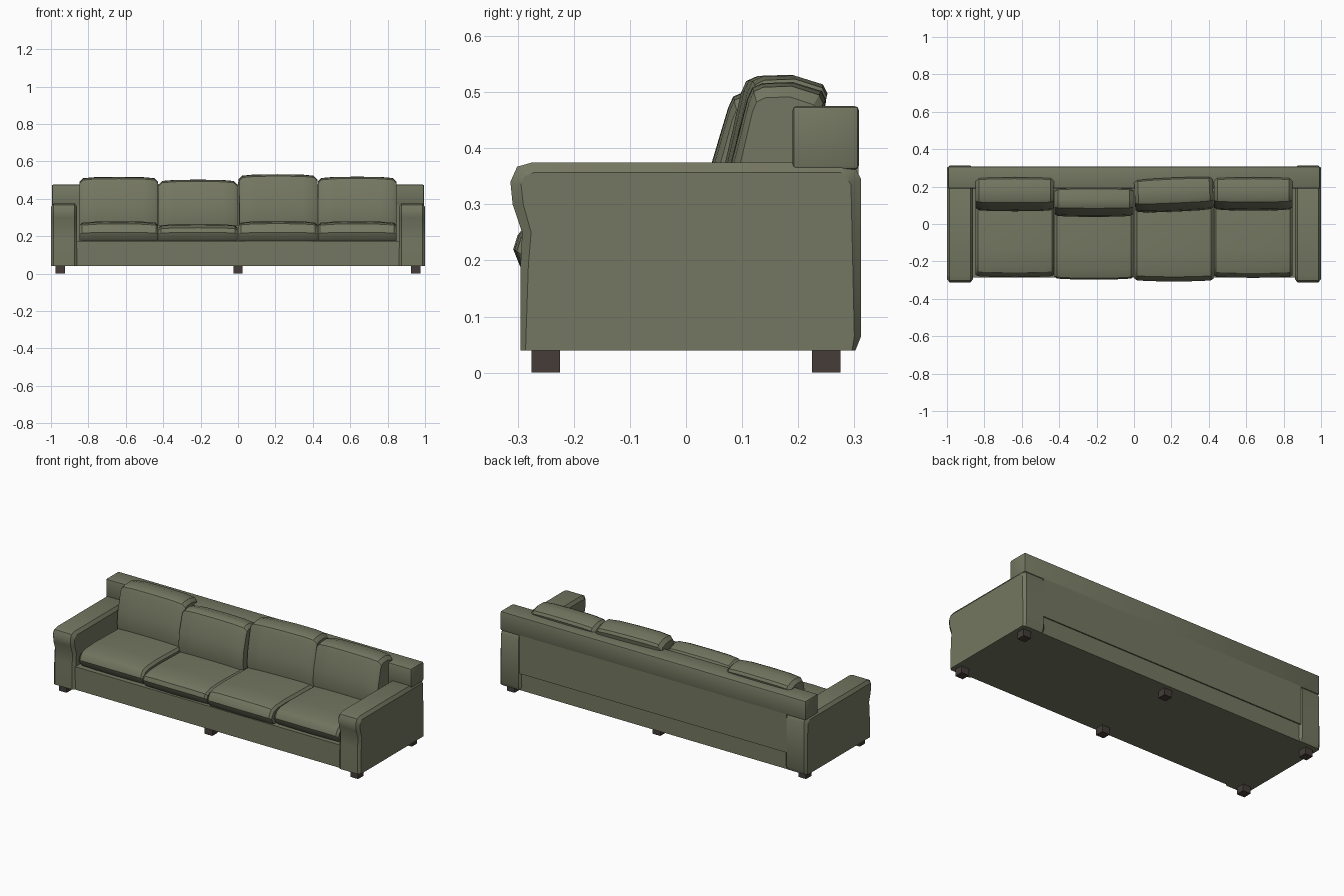
import bpy, bmesh, math
from mathutils import Matrix

if "Cube" in bpy.data.objects:
    bpy.data.objects.remove(bpy.data.objects["Cube"])


def material(name, rgb):
    m = bpy.data.materials.new(name)
    m.diffuse_color = (*rgb, 1)
    m.use_nodes = True
    m.node_tree.nodes["Principled BSDF"].inputs["Base Color"].default_value = m.diffuse_color
    return m


FABRIC = material("olive fabric", (0.175, 0.185, 0.120))
WOOD = material("dark wood", (0.058, 0.046, 0.040))


def finish(name, bm, mat, smooth=True):
    bmesh.ops.recalc_face_normals(bm, faces=bm.faces)
    mesh = bpy.data.meshes.new(name)
    bm.to_mesh(mesh)
    bm.free()
    mesh.materials.append(mat)
    ob = bpy.data.objects.new(name, mesh)
    bpy.context.collection.objects.link(ob)
    if smooth:
        bpy.ops.object.select_all(action='DESELECT')
        ob.select_set(True)
        bpy.context.view_layer.objects.active = ob
        bpy.ops.object.shade_smooth_by_angle(angle=math.radians(30))
    return ob


def box(name, lo, hi, mat, bevel=0):
    bm = bmesh.new()
    bmesh.ops.create_cube(bm, size=1)
    for v in bm.verts:
        v.co = [l + (c + 0.5) * (h - l) for c, l, h in zip(v.co, lo, hi)]
    if bevel:
        bmesh.ops.bevel(bm, geom=bm.edges[:], offset=bevel, segments=2,
                        profile=0.5, affect='EDGES')
    return finish(name, bm, mat, bool(bevel))


def loft(name, stations, mat, turn=None):
    """Join (x, [(y, z), ...]) sections along x and cap both ends."""
    bm = bmesh.new()
    rings = [[bm.verts.new((x, y, z)) for y, z in pts] for x, pts in stations]
    n = len(rings[0])
    for a, b in zip(rings, rings[1:]):
        for i in range(n):
            j = (i + 1) % n
            bm.faces.new((a[i], a[j], b[j], b[i]))
    bm.faces.new(rings[0])
    bm.faces.new(rings[-1][::-1])
    if turn:
        centre, angle = turn
        bmesh.ops.rotate(bm, verts=bm.verts, cent=centre,
                         matrix=Matrix.Rotation(math.radians(angle), 3, 'Z'))
    return finish(name, bm, mat)


def cushion(name, cx, half, profile, shape, angle=0):
    """Puffy block: the profile shrinks toward both ends, as shape lists (t, y scale, z scale)."""
    ys = [p[0] for p in profile]
    cy = (min(ys) + max(ys)) / 2
    z0 = min(p[1] for p in profile)
    full = [(-t, a, b) for t, a, b in shape] + [s for s in reversed(shape) if s[0] > 0]
    stations = [(cx + t * half, [(cy + (y - cy) * a, z0 + (z - z0) * b) for y, z in profile])
                for t, a, b in full]
    loft(name, stations, FABRIC, ((cx, cy, 0), angle))


# base and backrest
box("base", (-0.87, -0.285, 0.04), (0.87, 0.300, 0.175), FABRIC)
box("back_panel", (-0.87, 0.191, 0.14), (0.87, 0.307, 0.42), FABRIC)
box("back_top", (-0.995, 0.19, 0.362), (0.995, 0.308, 0.475), FABRIC, 0.007)

# arms with rolled front and chamfered sides
outer = [(-0.295, 0.04), (-0.295, 0.19), (-0.292, 0.25), (-0.309, 0.30), (-0.313, 0.34),
         (-0.301, 0.367), (-0.273, 0.375), (0.28, 0.375), (0.302, 0.364), (0.312, 0.345),
         (0.312, 0.065), (0.302, 0.04)]
inner = [(-0.286, 0.04), (-0.281, 0.19), (-0.276, 0.25), (-0.290, 0.30), (-0.294, 0.335),
         (-0.288, 0.35), (-0.270, 0.357), (0.275, 0.357), (0.285, 0.35), (0.294, 0.335),
         (0.300, 0.065), (0.296, 0.04)]
for side, s in (("left", -1), ("right", 1)):
    loft(side + "_arm", [(s * 0.860, inner), (s * 0.874, outer),
                         (s * 0.986, outer), (s * 1.0, inner)], FABRIC)

# seat cushions: centre, front, top
seat_shape = [(1, 0.94, 0.80), (0.94, 0.975, 0.93), (0.6, 0.99, 0.985), (0, 1, 1)]
for i, (cx, f, h) in enumerate([(-0.637, -0.285, 0.279), (-0.214, -0.298, 0.265),
                                (0.214, -0.308, 0.281), (0.637, -0.288, 0.279)]):
    prof = [(f + 0.030, 0.172), (f + 0.012, 0.190), (f, 0.220), (f + 0.008, 0.245),
            (f + 0.025, h - 0.014), (f + 0.06, h - 0.004), (f + 0.15, h),
            (0.10, h - 0.006), (0.19, h - 0.012), (0.19, 0.172)]
    cushion(f"seat_cushion_{i + 1}", cx, 0.210, prof, seat_shape)

# back cushions: centre, front, back, top, turn
back_shape = [(1, 0.82, 0.90), (0.91, 0.94, 0.972), (0.6, 0.985, 0.995), (0, 1, 1)]
for i, (cx, f, b, h, a) in enumerate([(-0.637, 0.068, 0.250, 0.517, 0),
                                      (-0.214, 0.038, 0.195, 0.502, 0),
                                      (0.214, 0.066, 0.248, 0.531, 2.5),
                                      (0.637, 0.072, 0.250, 0.518, 0)]):
    prof = [(f + 0.006, 0.255), (f, 0.30), (f + 0.008, 0.375), (f + 0.037, h - 0.030),
            (f + 0.046, h - 0.010), (f + 0.064, h - 0.002), (b - 0.06, h),
            (b - 0.008, h - 0.016), (b, h - 0.032), (b - 0.012, h - 0.09), (b - 0.04, 0.255)]
    cushion(f"back_cushion_{i + 1}", cx, 0.210, prof, back_shape, a)

# six square feet
for x in (-0.95, 0, 0.95):
    for y in (-0.25, 0.25):
        box("foot", (x - 0.025, y - 0.025, 0), (x + 0.025, y + 0.025, 0.042), WOOD)
